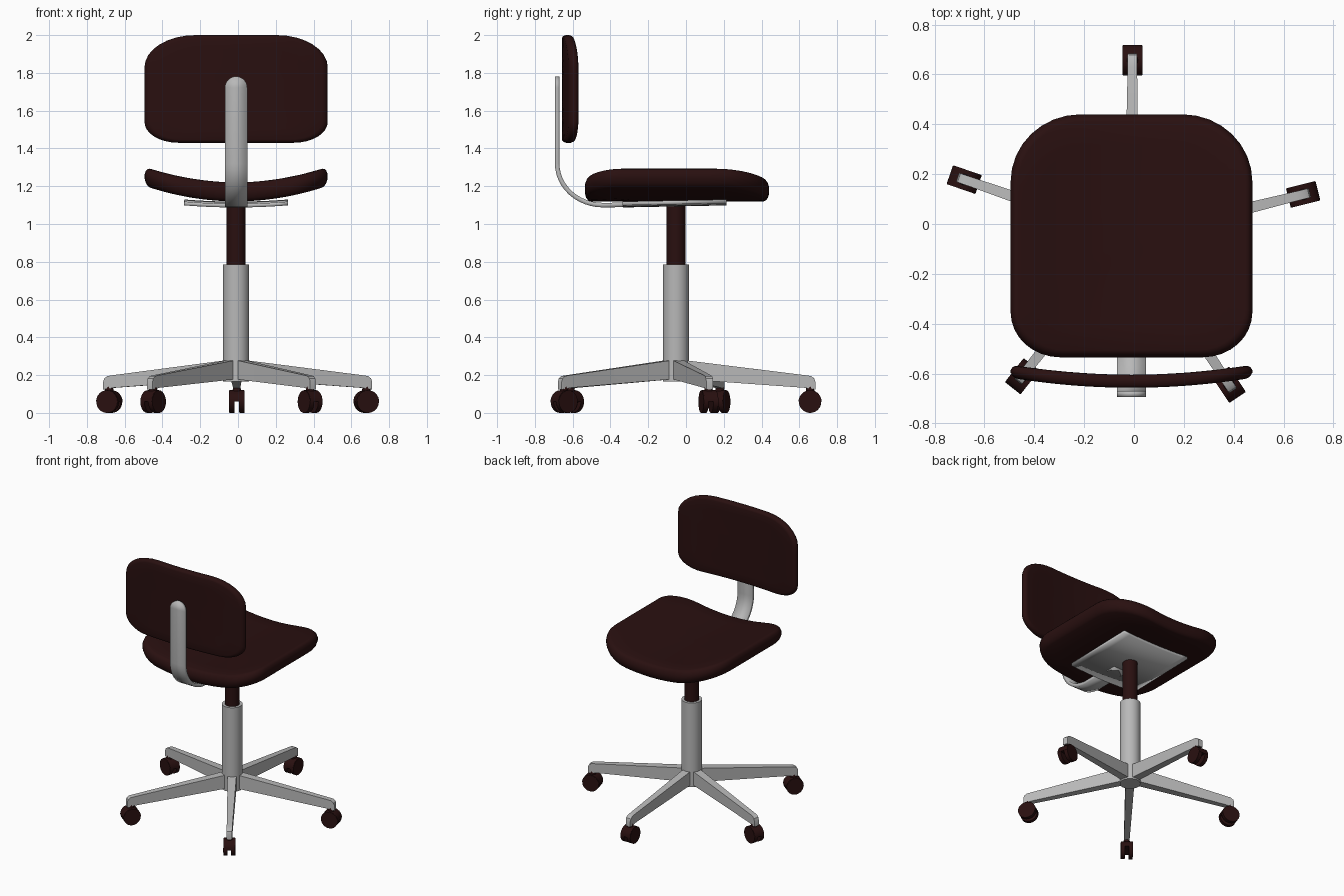
import bpy, bmesh, math
from mathutils import Matrix, Vector

if "Cube" in bpy.data.objects:
    bpy.data.objects.remove(bpy.data.objects["Cube"])

CX, CY = -0.01, -0.053          # column axis


def material(name, rgb):
    m = bpy.data.materials.new(name)
    m.diffuse_color = (*rgb, 1)
    m.use_nodes = True
    m.node_tree.nodes["Principled BSDF"].inputs["Base Color"].default_value = m.diffuse_color
    return m


DARK = material("dark maroon", (0.022, 0.005, 0.005))
GREY = material("metal grey", (0.48, 0.48, 0.48))


def finish(bm, name, mat, angle=40, recalc=True):
    if recalc:
        bmesh.ops.recalc_face_normals(bm, faces=bm.faces[:])
    me = bpy.data.meshes.new(name)
    bm.to_mesh(me)
    bm.free()
    ob = bpy.data.objects.new(name, me)
    bpy.context.collection.objects.link(ob)
    me.materials.append(mat)
    bpy.ops.object.select_all(action='DESELECT')
    ob.select_set(True)
    bpy.context.view_layer.objects.active = ob
    bpy.ops.object.shade_smooth_by_angle(angle=math.radians(angle))
    return ob


def outline(a, b, top, bottom, n=8, m=6):
    """Rounded rectangle, half sizes a, b, with elliptical corners."""
    corners = []
    for sx, sy, (rx, ry), start in ((1, 1, top, 0), (-1, 1, top, 90),
                                    (-1, -1, bottom, 180), (1, -1, bottom, 270)):
        arc = []
        for i in range(n + 1):
            t = math.radians(start + 90 * i / n)
            arc.append(Vector((sx * (a - rx) + rx * math.cos(t),
                               sy * (b - ry) + ry * math.sin(t))))
        corners.append(arc)
    pts = []
    for k in range(4):
        pts += corners[k]
        p, q = corners[k][-1], corners[(k + 1) % 4][0]
        pts += [p.lerp(q, i / m) for i in range(1, m)]
    return pts


def cushion(name, pts, half, place):
    """Padded slab from scaled rings; place(u, v, h) bends it into position."""
    edge = [(0.94, -1), (0.965, -0.9), (0.985, -0.65), (1, -0.2),
            (1, 0.2), (0.985, 0.65), (0.965, 0.9), (0.94, 1)]
    inner = [0.06, 0.25, 0.5, 0.75]
    rings = [(s, -1) for s in inner] + edge + [(s, 1) for s in reversed(inner)]
    bm = bmesh.new()
    loops = [[bm.verts.new(place(p.x * s, p.y * s, h * half)) for p in pts] for s, h in rings]
    n = len(pts)
    for lo, hi in zip(loops, loops[1:]):
        for i in range(n):
            j = (i + 1) % n
            bm.faces.new((lo[i], lo[j], hi[j], hi[i]))
    bm.faces.new(loops[0])
    bm.faces.new(loops[-1])
    return finish(bm, name, DARK, 60)


def cylinder(bm, r1, r2, depth, matrix, seg=32):
    bmesh.ops.create_cone(bm, cap_ends=True, segments=seg, radius1=r1, radius2=r2,
                          depth=depth, matrix=matrix)


# Seat, dished across x
cushion("seat", outline(0.485, 0.4875, (0.28, 0.27), (0.20, 0.18)), 0.05,
        lambda u, v, h: (CX + u, v - 0.0475, 1.17 + h + 0.35 * u * u))

# Backrest, curved towards the sitter at the sides
cushion("backrest", outline(0.485, 0.285, (0.27, 0.17), (0.18, 0.11)), 0.026,
        lambda u, v, h: (CX + u, -0.631 + h + 0.17 * u * u, 1.715 + v))

# Plate under the seat
bm = bmesh.new()
bmesh.ops.create_grid(bm, x_segments=12, y_segments=1, size=0.275)
for v in bm.verts:
    v.co = (v.co.x + CX, v.co.y - 0.06, 1.103 + 0.15 * v.co.x ** 2 + 0.02 * v.co.y)
plate = finish(bm, "seat_plate", GREY)
s = plate.modifiers.new("thickness", 'SOLIDIFY')
s.thickness, s.offset = 0.02, 0

# Back support bar: bent strip with a rounded top
W = 0.059
path = [(-0.15, 1.103, W), (-0.44, 1.10, W)]
for i in range(1, 13):
    t = math.radians(90 * i / 12)
    path.append((-0.44 - 0.242 * math.sin(t), 1.32 - 0.22 * math.cos(t), W))
for i in range(9):
    t = math.radians(88 * i / 8)
    path.append((-0.682, 1.722 + W * math.sin(t), W * math.cos(t)))
bm = bmesh.new()
rows = [[bm.verts.new((CX + sx * w, y, z)) for sx in (-1, 1)] for y, z, w in path]
for a, b in zip(rows, rows[1:]):
    bm.faces.new((a[0], a[1], b[1], b[0]))
bar = finish(bm, "back_support", GREY)
s = bar.modifiers.new("thickness", 'SOLIDIFY')
s.thickness, s.offset = 0.024, 0

# Column
for name, mat, r, z0, z1 in (("gas_lift", DARK, 0.05, 0.7, 1.095),
                             ("column", GREY, 0.069, 0.165, 0.785)):
    bm = bmesh.new()
    cylinder(bm, r, r, z1 - z0, Matrix.Translation((CX, CY, (z0 + z1) / 2)), 40)
    finish(bm, name, mat)

# Five legs with twin-wheel casters
for k, deg in enumerate((89.7, 161, 231.8, 303.5, 14)):
    M = Matrix.Translation((CX, CY, 0)) @ Matrix.Rotation(math.radians(deg), 4, 'Z')

    # tapered leg: radius, bottom, top, half width
    bm = bmesh.new()
    secs = [(0.02, 0.18, 0.282, 0.03), (0.68, 0.133, 0.2, 0.019),
            (0.715, 0.127, 0.195, 0.019), (0.732, 0.125, 0.182, 0.019),
            (0.738, 0.125, 0.165, 0.018)]
    loops = [[bm.verts.new(M @ Vector((r, y, z)))
              for y, z in ((-w, b), (w, b), (w, t), (-w, t))] for r, b, t, w in secs]
    for a, b in zip(loops, loops[1:]):
        for i in range(4):
            j = (i + 1) % 4
            bm.faces.new((a[i], a[j], b[j], b[i]))
    bm.faces.new(loops[0])
    bm.faces.new(loops[-1])
    finish(bm, f"leg_{k + 1}", GREY, 30)

    # wheels, hood and stem
    C = M @ Matrix.Translation((0.71, 0, 0.059))
    turn = Matrix.Rotation(math.pi / 2, 4, 'X')
    bm = bmesh.new()
    for sy in (-1, 1):
        cylinder(bm, 0.059, 0.059, 0.027, C @ Matrix.Translation((0, sy * 0.0265, 0)) @ turn)
    cylinder(bm, 0.026, 0.015, 0.07, C @ Matrix.Translation((0, 0, 0.072)), 16)
    arc = [(0.061 * math.cos(math.pi * i / 16), 0.061 * math.sin(math.pi * i / 16))
           for i in range(17)]
    sides = [[bm.verts.new(C @ Vector((x, y, z))) for x, z in arc] for y in (-0.038, 0.038)]
    for i in range(17):
        j = (i + 1) % 17
        bm.faces.new((sides[0][i], sides[0][j], sides[1][j], sides[1][i]))
    for side in sides:
        bm.faces.new(side)
    finish(bm, f"caster_{k + 1}", DARK)
